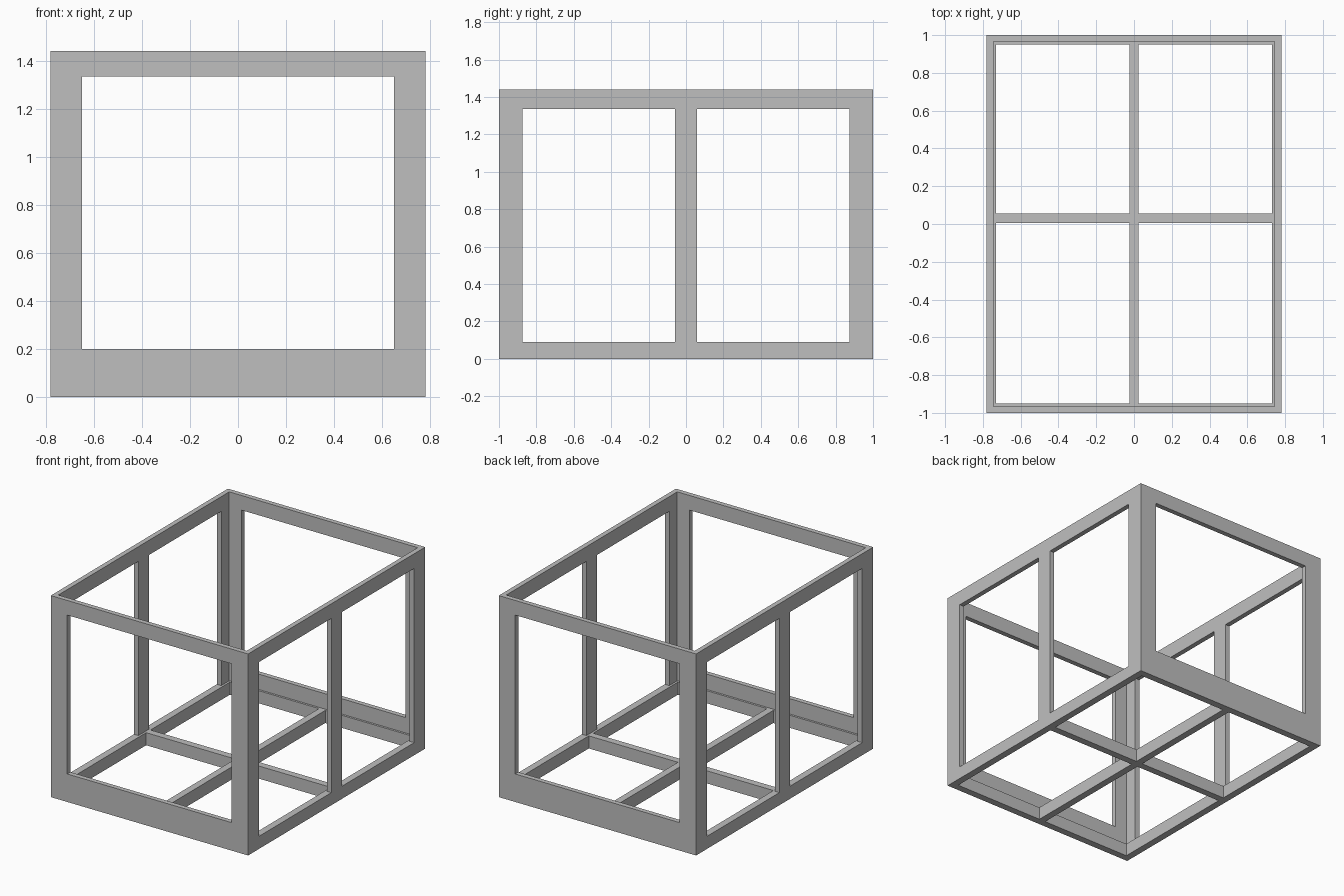
import bpy

if "Cube" in bpy.data.objects:
    bpy.data.objects.remove(bpy.data.objects["Cube"])

W, D, H = 0.78, 1.0, 1.44      # half width, half depth, height
T = 0.035                      # panel thickness
TOP = 1.335                    # top of all openings
FLOOR = 0.09                   # floor grid height

grey = bpy.data.materials.new("plain grey")
grey.diffuse_color = (0.52, 0.52, 0.52, 1)
grey.use_nodes = True
grey.node_tree.nodes["Principled BSDF"].inputs["Base Color"].default_value = grey.diffuse_color


def box(name, x, y, z):
    """Box from (min, max) ranges on each axis."""
    bpy.ops.mesh.primitive_cube_add(size=1)
    ob = bpy.context.object
    ob.name = name
    ob.location = [(a + b) / 2 for a, b in (x, y, z)]
    ob.scale = [b - a for a, b in (x, y, z)]
    bpy.ops.object.transform_apply(location=True, rotation=False, scale=True)
    ob.data.materials.append(grey)
    return ob


def cut(ob, x, y, z):
    """Cut a box-shaped opening out of an object."""
    cutter = box("cutter", x, y, z)
    cutter.hide_render = True
    mod = ob.modifiers.new("opening", 'BOOLEAN')
    mod.operation, mod.solver, mod.object = 'DIFFERENCE', 'EXACT', cutter
    bpy.context.view_layer.objects.active = ob
    bpy.ops.object.modifier_apply(modifier=mod.name)
    bpy.data.objects.remove(cutter)


# Outer frame: hollow case with end openings and paired side openings
frame = box("outer_frame", (-W, W), (-D, D), (0, H))
cut(frame, (T - W, W - T), (T - D, D - T), (-1, 2))
cut(frame, (-0.65, 0.65), (-2, 2), (0.2, TOP))
for y in ((-0.875, -0.06), (0.06, 0.875)):
    cut(frame, (-2, 2), y, (FLOOR, TOP))

# Floor grid: rim plus crossing beams, four open bays
grid = box("floor_grid", (T - W, W - T), (T - D, D - T), (0, FLOOR))
for x in ((-0.73, -0.025), (0.025, 0.73)):
    for y in ((-0.95, 0.005), (0.055, 0.95)):
        cut(grid, x, y, (-1, 1))
